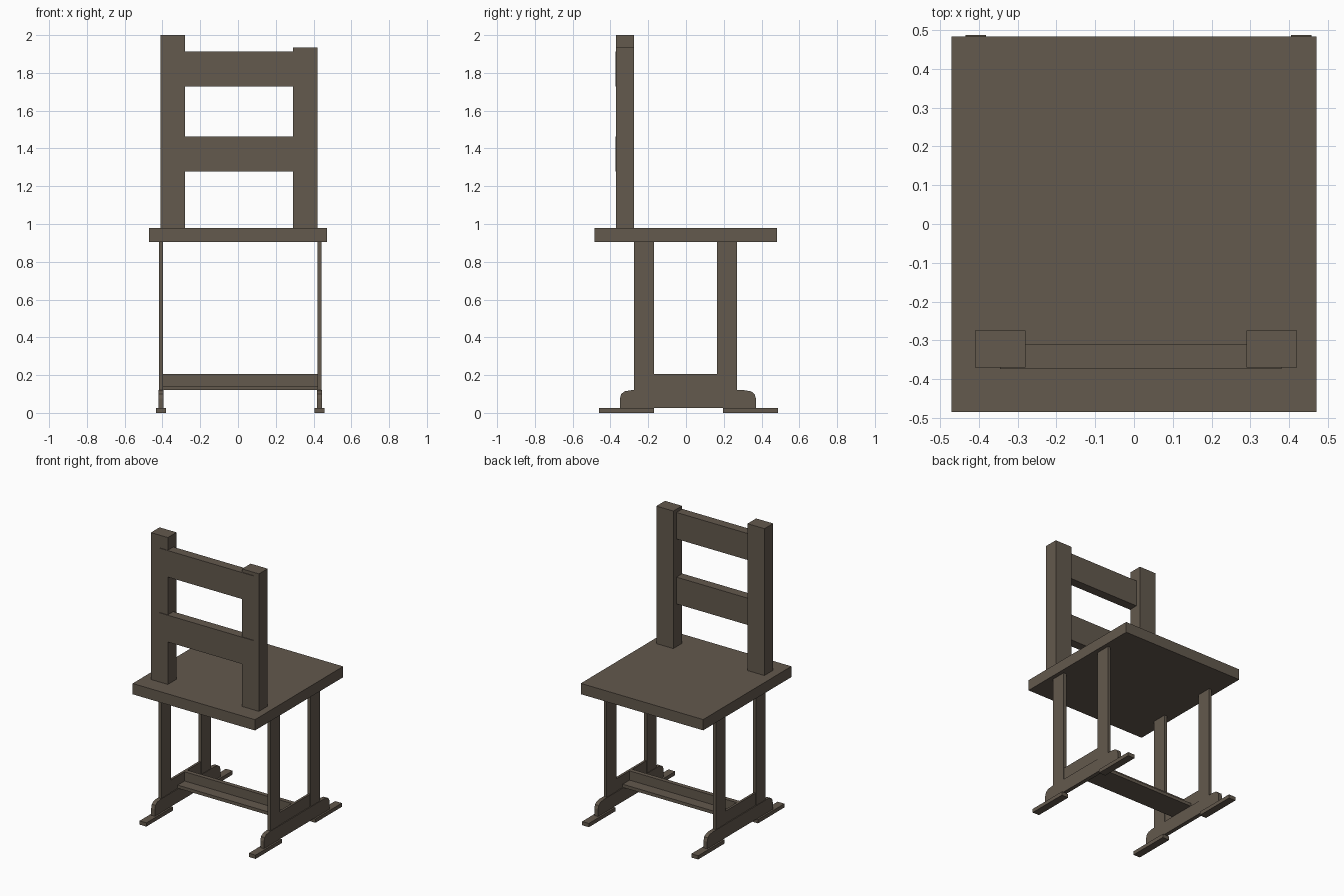
import bpy
import bmesh

if "Cube" in bpy.data.objects:
    bpy.data.objects.remove(bpy.data.objects["Cube"])

wood = bpy.data.materials.new("dark_wood")
wood.diffuse_color = (0.125, 0.1, 0.075, 1)
wood.use_nodes = True
wood.node_tree.nodes["Principled BSDF"].inputs["Base Color"].default_value = wood.diffuse_color


def finish(name, bm):
    bmesh.ops.recalc_face_normals(bm, faces=bm.faces)
    mesh = bpy.data.meshes.new(name)
    bm.to_mesh(mesh)
    bm.free()
    mesh.materials.append(wood)
    obj = bpy.data.objects.new(name, mesh)
    bpy.context.collection.objects.link(obj)
    return obj


def box(name, x, y, z):
    """Box from (min, max) ranges on each axis."""
    bm = bmesh.new()
    bmesh.ops.create_cube(bm, size=1)
    for v in bm.verts:
        for i, (lo, hi) in enumerate((x, y, z)):
            v.co[i] = (lo + hi) / 2 + v.co[i] * (hi - lo)
    return finish(name, bm)


def extrude_x(name, profile, x):
    """Prism from a (y, z) outline along x."""
    bm = bmesh.new()
    face = bm.faces.new([bm.verts.new((x[0], py, pz)) for py, pz in profile])
    geom = bmesh.ops.extrude_face_region(bm, geom=[face])["geom"]
    moved = [g for g in geom if isinstance(g, bmesh.types.BMVert)]
    bmesh.ops.translate(bm, verts=moved, vec=(x[1] - x[0], 0, 0))
    return finish(name, bm)


# Seat
box("seat", (-0.47, 0.47), (-0.485, 0.483), (0.905, 0.98))

# Back posts of unequal height and two slats
box("back_post_left", (-0.41, -0.28), (-0.37, -0.275), (0.98, 2.0))
box("back_post_right", (0.29, 0.42), (-0.37, -0.275), (0.98, 1.935))
for name, z in (("lower_slat", (1.277, 1.463)), ("upper_slat", (1.728, 1.912))):
    box(name, (-0.345, 0.38), (-0.374, -0.31), z)

# Side frames: rounded foot rail, two legs, infill panel and floor pads
half = [(0.36, 0.026), (0.36, 0.075), (0.353, 0.1), (0.335, 0.114), (0.30, 0.12)]
foot = [(0.01 + y, z) for y, z in half] + [(0.01 - y, z) for y, z in reversed(half)]
for side, cx in (("left", -0.408), ("right", 0.431)):
    leg_x = (cx - 0.011, cx + 0.011)
    pad_x = (cx - 0.026, cx + 0.026)
    extrude_x("foot_rail_" + side, foot, (cx - 0.014, cx + 0.014))
    box("front_leg_" + side, leg_x, (-0.275, -0.17), (0.115, 0.906))
    box("rear_leg_" + side, leg_x, (0.165, 0.27), (0.115, 0.906))
    box("side_panel_" + side, (cx - 0.008, cx + 0.008), (-0.171, 0.166), (0.115, 0.206))
    box("front_pad_" + side, pad_x, (-0.46, -0.17), (0, 0.026))
    box("rear_pad_" + side, pad_x, (0.197, 0.487), (0, 0.026))

# Stretcher: flat board with an upright rib
box("stretcher_board", (-0.40, 0.423), (-0.09, 0.09), (0.12, 0.142))
box("stretcher_rib", (-0.40, 0.423), (-0.015, 0.015), (0.141, 0.206))
